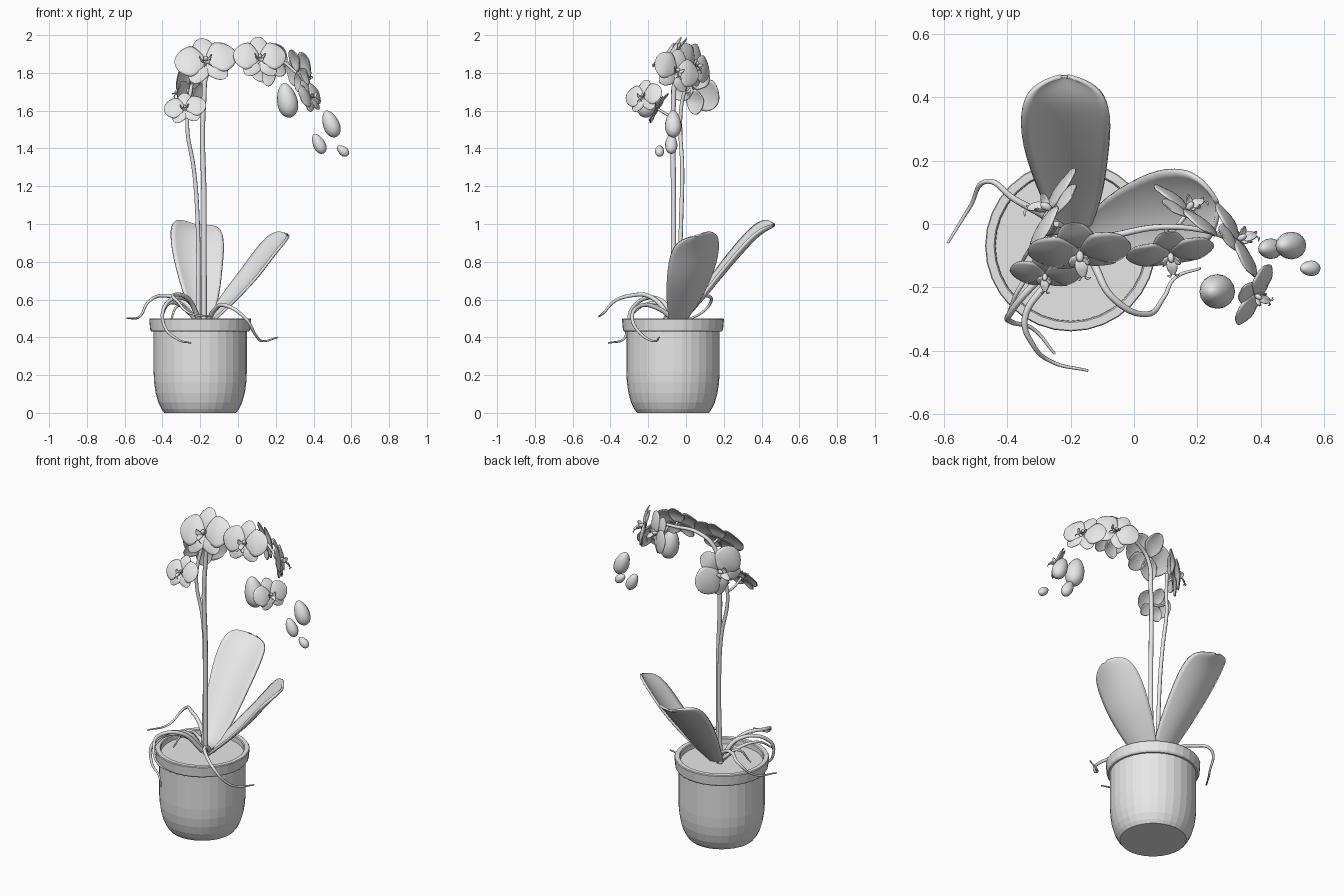
import bpy, bmesh, math
from mathutils import Vector, Matrix

if "Cube" in bpy.data.objects:
    bpy.data.objects.remove(bpy.data.objects["Cube"])

# the whole plant and pot share one plain light grey
CLAY = bpy.data.materials.new("plain light grey")
CLAY.diffuse_color = (0.8, 0.8, 0.8, 1)
CLAY.use_nodes = True
CLAY.node_tree.nodes["Principled BSDF"].inputs["Base Color"].default_value = CLAY.diffuse_color


def finish(name, bm, smooth=True, thick=0):
    bmesh.ops.recalc_face_normals(bm, faces=bm.faces)
    me = bpy.data.meshes.new(name)
    bm.to_mesh(me)
    bm.free()
    me.materials.append(CLAY)
    ob = bpy.data.objects.new(name, me)
    bpy.context.collection.objects.link(ob)
    for p in me.polygons:
        p.use_smooth = smooth
    if thick:
        mod = ob.modifiers.new("thickness", 'SOLIDIFY')
        mod.thickness, mod.offset = thick, 0
    return ob


def lathe(name, profile, center, sides=32):
    bm = bmesh.new()
    rings = []
    for r, z in profile:
        rings.append([bm.verts.new((center[0] + r * math.cos(math.tau * i / sides),
                                    center[1] + r * math.sin(math.tau * i / sides), z))
                      for i in range(sides)])
    for a, b in zip(rings, rings[1:]):
        for i in range(sides):
            j = (i + 1) % sides
            bm.faces.new((a[i], a[j], b[j], b[i]))
    bm.faces.new(rings[0])
    bm.faces.new(rings[-1])
    return finish(name, bm, False)


def along(pts, t):
    # smooth curve through the points
    n = len(pts) - 1
    i = min(int(t * n), n - 1)
    f = t * n - i
    b, c = pts[i], pts[i + 1]
    a = pts[i - 1] if i else 2 * b - c
    d = pts[i + 2] if i + 2 <= n else 2 * c - b
    return 0.5 * (2 * b + (c - a) * f + (2 * a - 5 * b + 4 * c - d) * f * f
                  + (3 * b - a - 3 * c + d) * f ** 3)


def blade(bm, path, half, side, cup, base=0.2, peak=0.5, k=3, n=12, m=5, mat=None):
    # leaf or petal surface with a rounded tip
    path = [Vector(p) for p in path]
    side = Vector(side).normalized()
    rows = []
    for i in range(n + 1):
        t = 0.998 * math.sin(math.pi / 2 * i / n)
        c = along(path, t)
        tan = (along(path, min(t + 0.02, 1)) - along(path, t - 0.02 if t > 0.02 else 0)).normalized()
        w = half * (base + (1 - base) * math.sin(math.pi / 2 * min(1, t / peak))) * math.sqrt(1 - t ** k)
        nrm = side.cross(tan)
        row = []
        for j in range(-m, m + 1):
            s = j / m
            p = c + side * w * s + nrm * cup * w * s * s
            row.append(bm.verts.new(mat @ p if mat else p))
        rows.append(row)
    for a, b in zip(rows, rows[1:]):
        for j in range(2 * m):
            bm.faces.new((a[j], a[j + 1], b[j + 1], b[j]))


def tube(name, pts, radius, tip=1.0):
    cu = bpy.data.curves.new(name, 'CURVE')
    cu.dimensions = '3D'
    cu.bevel_depth, cu.bevel_resolution = radius, 2
    cu.resolution_u, cu.use_fill_caps = 8, True
    sp = cu.splines.new('BEZIER')
    sp.bezier_points.add(len(pts) - 1)
    for i, (bp, p) in enumerate(zip(sp.bezier_points, pts)):
        bp.co = p
        bp.handle_left_type = bp.handle_right_type = 'AUTO'
        bp.radius = 1 + (tip - 1) * i / (len(pts) - 1)
    cu.materials.append(CLAY)
    ob = bpy.data.objects.new(name, cu)
    bpy.context.collection.objects.link(ob)
    bpy.ops.object.select_all(action='DESELECT')
    ob.select_set(True)
    bpy.context.view_layer.objects.active = ob
    bpy.ops.object.convert(target='MESH')
    bpy.ops.object.shade_smooth()


def flower(name, pos, face, r, roll=0):
    y = -Vector(face).normalized()
    x = y.cross(Vector((0, 0, 1))).normalized()
    z = x.cross(y)
    mat = (Matrix.Translation(pos) @ Matrix((x, y, z)).transposed().to_4x4()
           @ Matrix.Rotation(math.radians(roll), 4, 'Y') @ Matrix.Scale(r, 4))
    bm = bmesh.new()
    # angle, length, half width, depth, base width
    for ang, ln, half, back, base in ((90, 0.92, 0.39, 0.08, 0.3), (230, 0.86, 0.35, 0.08, 0.3),
                                      (310, 0.86, 0.35, 0.08, 0.3), (9, 1, 0.6, 0, 0.2),
                                      (171, 1, 0.6, 0, 0.2)):
        a = math.radians(ang)
        d = Vector((math.cos(a), 0, math.sin(a)))
        off = Vector((0, back, 0))
        blade(bm, [d * 0.03 + off, d * 0.5 * ln + off + Vector((0, -0.07, 0)),
                   d * ln + off + Vector((0, 0.03, 0))],
              half, (-math.sin(a), 0, math.cos(a)), 0.15, base, 0.55, 3.2, mat=mat)
    finish(name + "_petals", bm, True, 0.005)
    # three-lobed lip with two whiskers
    bm = bmesh.new()
    for s in (-1, 1):
        blade(bm, [(0, -0.05, -0.06), (s * 0.14, -0.16, -0.04), (s * 0.2, -0.28, 0.06)],
              0.1, (0, -0.6, -0.8), 0.3, n=6, m=2, mat=mat)
        blade(bm, [(0, -0.3, -0.28), (s * 0.07, -0.38, -0.36), (s * 0.13, -0.32, -0.42)],
              0.025, (0, 1, 0.3), 0, n=5, m=1, mat=mat)
    blade(bm, [(0, -0.04, -0.08), (0, -0.22, -0.14), (0, -0.36, -0.32)],
          0.13, (1, 0, 0), -0.3, 0.4, n=6, m=2, mat=mat)
    finish(name + "_lip", bm, True, 0.004)
    bm = bmesh.new()
    bmesh.ops.create_uvsphere(bm, u_segments=10, v_segments=7, radius=0.085,
                              matrix=mat @ Matrix.Translation((0, -0.1, 0.02))
                              @ Matrix.Diagonal((0.9, 1.5, 1, 1)))
    finish(name + "_column", bm)


def bud(name, pos, radius, length, axis):
    bm = bmesh.new()
    bmesh.ops.create_uvsphere(bm, u_segments=16, v_segments=12, radius=1)
    rot = Vector(axis).to_track_quat('Z', 'Y')
    for v in bm.verts:
        taper = 1 - 0.18 * v.co.z
        v.co = Vector(pos) + rot @ Vector((v.co.x * radius * taper, v.co.y * radius * taper,
                                           v.co.z * length / 2))
    finish(name, bm)


# pot and bark
C = (-0.2, -0.069)
lathe("pot", [(0.19, 0), (0.205, 0.02), (0.222, 0.055), (0.236, 0.105), (0.244, 0.16), (0.247, 0.22),
              (0.247, 0.43), (0.258, 0.43), (0.265, 0.44), (0.27, 0.495), (0.267, 0.5), (0.242, 0.5),
              (0.238, 0.495), (0.236, 0.44)], C)
lathe("bark_soil", [(0.237, 0.45), (0.237, 0.465)], C)

# leaves
bm = bmesh.new()
blade(bm, [(-0.19, -0.03, 0.47), (-0.2, 0.1, 0.62), (-0.215, 0.25, 0.8), (-0.22, 0.38, 0.94), (-0.22, 0.467, 0.995)],
      0.146, (1, 0, -0.17), 0.24, 0.3, 0.75, 7, 20, 6)
finish("back_leaf", bm, True, 0.014)
bm = bmesh.new()
blade(bm, [(-0.16, -0.04, 0.47), (-0.05, 0, 0.58), (0.08, 0.035, 0.72), (0.19, 0.055, 0.86), (0.265, 0.06, 0.94)],
      0.145, (0.2, -1, -0.3), 0.24, 0.3, 0.7, 6, 20, 6)
finish("right_leaf", bm, True, 0.014)

# stems
tube("main_stem", [(-0.18, -0.066, 0.46), (-0.18, -0.066, 1.1), (-0.18, -0.066, 1.66), (-0.155, -0.055, 1.81),
                   (-0.06, -0.035, 1.88), (0.08, -0.01, 1.89), (0.22, -0.02, 1.87), (0.31, -0.05, 1.8)],
     0.015, 0.5)
tube("side_stem", [(-0.21, -0.045, 0.46), (-0.215, -0.025, 1.05), (-0.235, -0.02, 1.3), (-0.268, -0.03, 1.5),
                   (-0.262, -0.025, 1.62), (-0.245, 0.0, 1.74)], 0.012, 0.8)
for i, (a, b) in enumerate([((-0.14, -0.05, 1.83), (-0.165, -0.09, 1.86)), ((0.1, -0.01, 1.89), (0.12, -0.09, 1.88)),
                            ((-0.265, -0.03, 1.56), (-0.28, -0.15, 1.61)), ((0.13, -0.015, 1.88), (0.165, 0.03, 1.84)),
                            ((-0.255, -0.01, 1.7), (-0.27, 0.03, 1.72))]):
    mid = (Vector(a) + Vector(b)) / 2 - Vector((0, 0, 0.01))
    tube("flower_stalk_%d" % i, [a, mid, b], 0.007)

# flowers: position, facing, half width, roll
for i, f in enumerate([((-0.17, -0.09, 1.863), (0, -0.83, 0.5), 0.165, -10),
                       ((0.115, -0.095, 1.88), (0.12, -0.87, 0.42), 0.14, 0),
                       ((-0.28, -0.16, 1.613), (-0.1, -0.83, 0.53), 0.112, -8),
                       ((0.33, -0.05, 1.81), (0.83, 0.48, 0.2), 0.135, 20),
                       ((0.385, -0.225, 1.675), (0.8, -0.47, 0.38), 0.108, -8),
                       ((0.17, 0.045, 1.845), (0.58, 0.78, 0.15), 0.135, 30),
                       ((-0.265, 0.045, 1.72), (-0.84, 0.5, 0.15), 0.162, -38)]):
    flower("flower_%d" % (i + 1), *f)

# buds
bud("large_bud", (0.26, -0.213, 1.655), 0.054, 0.185, (-0.2, 0, 1))
bud("upper_bud", (0.492, -0.068, 1.53), 0.043, 0.15, (-0.4, 0, 1))
bud("lower_bud", (0.428, -0.078, 1.425), 0.032, 0.115, (-0.5, 0, 1))
bud("tip_bud", (0.555, -0.14, 1.388), 0.024, 0.075, (-0.8, 0, 0.7))

# aerial roots
for i, pts in enumerate([
    [(-0.2, -0.03, 0.48), (-0.29, 0.03, 0.59), (-0.38, 0.08, 0.62), (-0.46, 0.135, 0.6), (-0.52, 0.05, 0.51), (-0.588, -0.06, 0.5)],
    [(-0.2, -0.06, 0.48), (-0.27, -0.14, 0.6), (-0.39, -0.28, 0.56), (-0.385, -0.31, 0.45), (-0.32, -0.33, 0.39), (-0.25, -0.41, 0.37)],
    [(-0.2, -0.07, 0.48), (-0.27, -0.18, 0.61), (-0.345, -0.3, 0.62), (-0.32, -0.38, 0.59), (-0.26, -0.435, 0.53), (-0.145, -0.463, 0.51)],
    [(-0.16, -0.05, 0.48), (-0.12, -0.14, 0.55), (-0.07, -0.23, 0.57), (0.04, -0.285, 0.5), (0.095, -0.23, 0.41), (0.13, -0.17, 0.38), (0.21, -0.14, 0.4)],
    [(-0.21, -0.05, 0.48), (-0.29, -0.11, 0.56), (-0.36, -0.2, 0.58), (-0.4, -0.29, 0.52)],
    [(-0.2, -0.05, 0.48), (-0.26, -0.02, 0.53), (-0.31, -0.06, 0.57), (-0.36, -0.13, 0.48)],
]):
    tube("aerial_root_%d" % (i + 1), pts, 0.014, 0.3)
